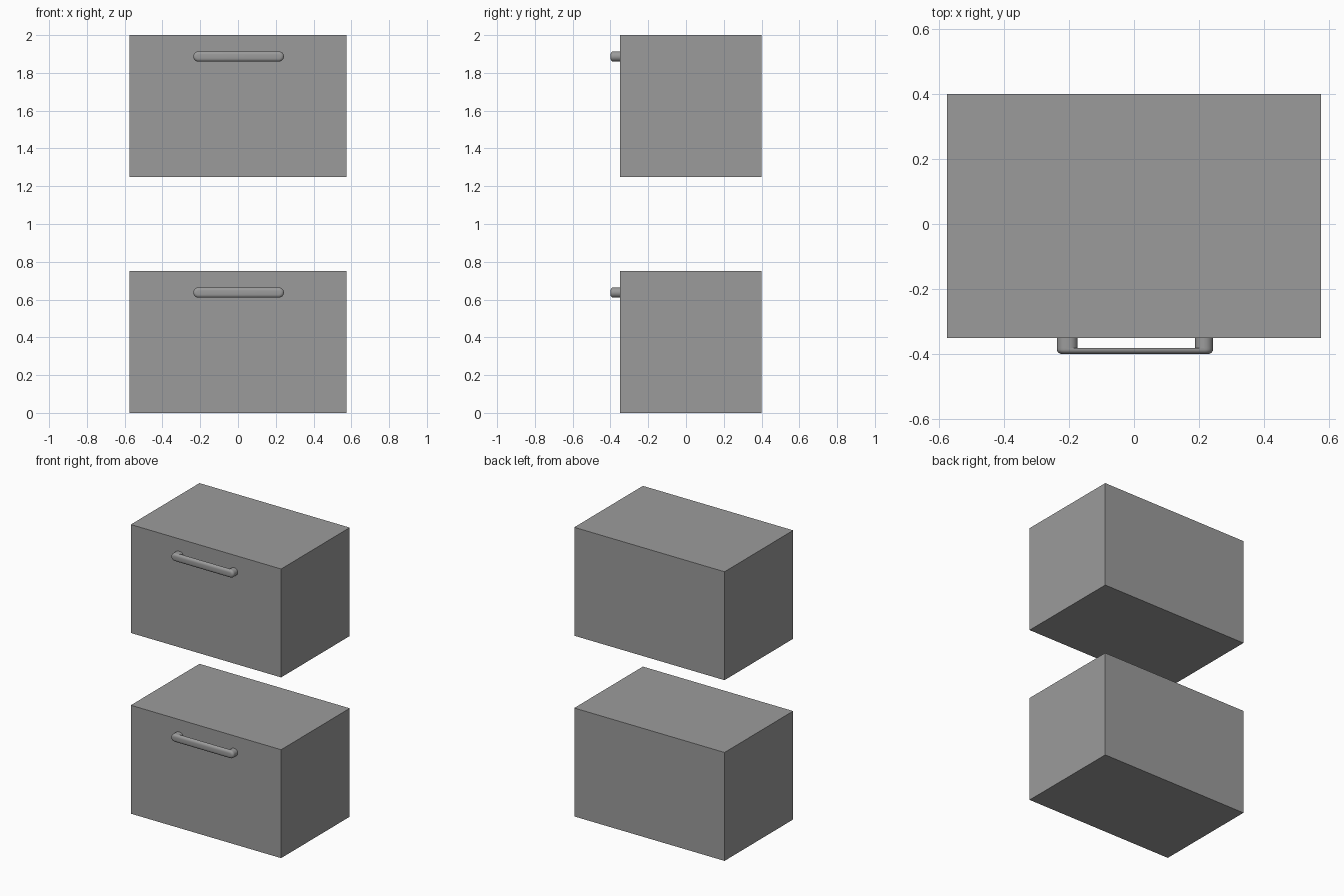
import bpy, bmesh
from math import sin, cos, pi

old = bpy.data.objects.get("Cube")
if old:
    bpy.data.objects.remove(old, do_unlink=True)

grey = bpy.data.materials.new("mid grey")
grey.use_nodes = True
colour = (0.33, 0.33, 0.33, 1)
grey.diffuse_color = colour
grey.node_tree.nodes["Principled BSDF"].inputs["Base Color"].default_value = colour

R = 0.027          # handle radius
STEPS = 12         # segments per rounded end


def add_object(name, bm, smooth=False):
    bmesh.ops.recalc_face_normals(bm, faces=bm.faces)
    mesh = bpy.data.meshes.new(name)
    bm.to_mesh(mesh)
    bm.free()
    mesh.materials.append(grey)
    obj = bpy.data.objects.new(name, mesh)
    bpy.context.collection.objects.link(obj)
    if smooth:
        bpy.ops.object.select_all(action="DESELECT")
        obj.select_set(True)
        bpy.context.view_layer.objects.active = obj
        bpy.ops.object.shade_smooth_by_angle(angle=0.7)
    return obj


def box(name, x, y, z):
    bm = bmesh.new()
    bmesh.ops.create_cube(bm, size=1)
    for v in bm.verts:
        for i, (lo, hi) in enumerate((x, y, z)):
            v.co[i] = lo if v.co[i] < 0 else hi
    add_object(name, bm)


def pill(name, x0, x1, z, rings):
    """Loft a pill outline in xz through rings of (y, radius)."""
    bm = bmesh.new()
    loops = []
    for y, r in rings:
        loop = []
        for cx, start in ((x1 - R, -pi / 2), (x0 + R, pi / 2)):
            for i in range(STEPS + 1):
                a = start + pi * i / STEPS
                loop.append(bm.verts.new((cx + r * cos(a), y, z + r * sin(a))))
        loops.append(loop)
    for a, b in zip(loops, loops[1:]):
        for i in range(len(a)):
            j = (i + 1) % len(a)
            bm.faces.new((a[i], a[j], b[j], b[i]))
    bm.faces.new(loops[0])
    bm.faces.new(loops[-1])
    add_object(name, bm, True)


# Rounded front profile of the grip
grip = [(-0.381, R)]
for k in range(6):
    t = pi / 2 * k / 5
    grip.append((-0.386 - 0.014 * sin(t), R - 0.018 * (1 - cos(t))))
post = [(-0.349, R), (-0.384, R)]

# Two stacked drawers, each with its handle
for level, base in (("lower", 0), ("upper", 1.25)):
    box(level + "_drawer", (-0.575, 0.575), (-0.35, 0.40), (base, base + 0.75))
    z = base + 0.637
    pill(level + "_handle_grip", -0.237, 0.243, z, grip)
    pill(level + "_handle_right_post", -0.237, -0.173, z, post)
    pill(level + "_handle_left_post", 0.188, 0.243, z, post)
